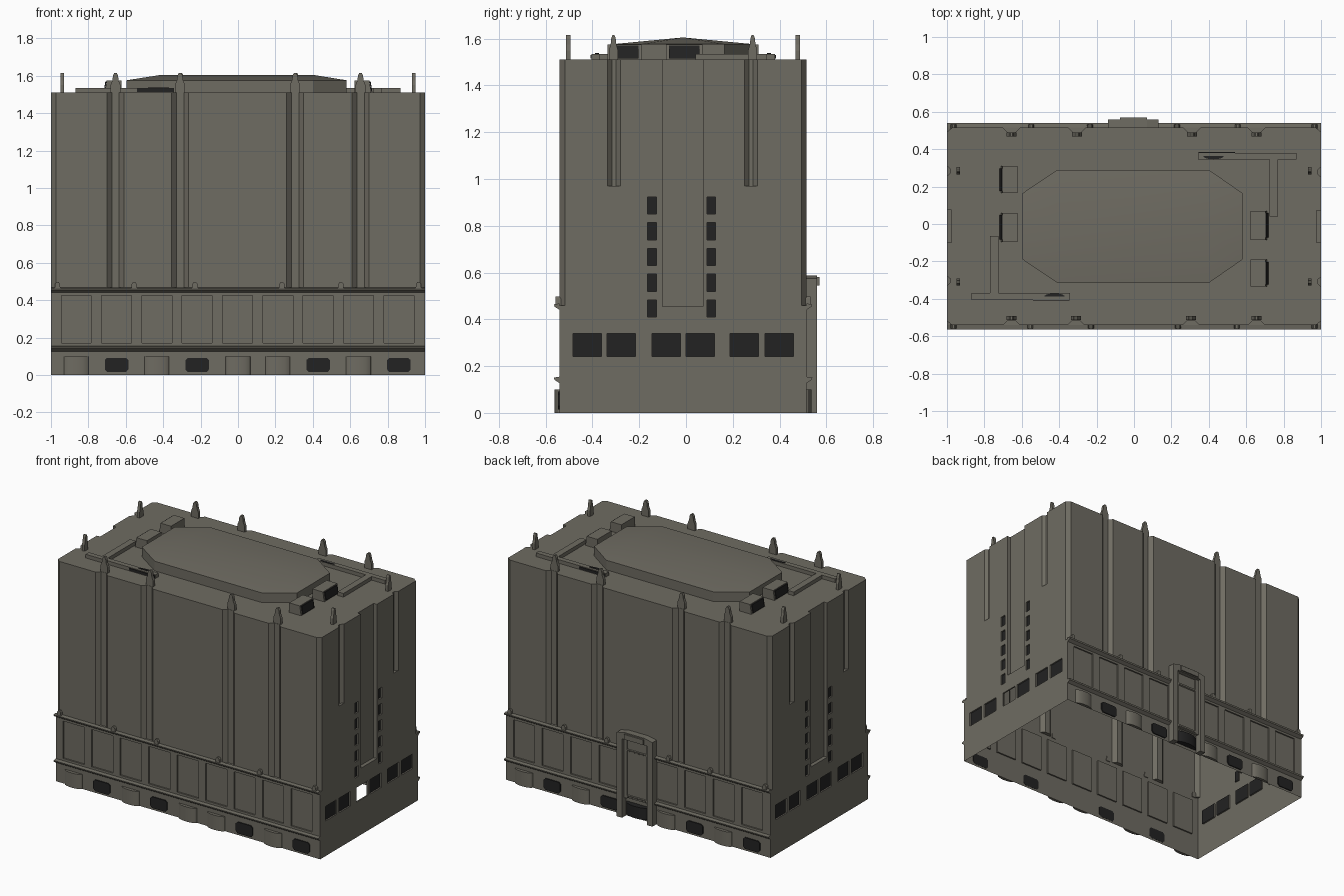
import bpy, bmesh, math

if "Cube" in bpy.data.objects:
    bpy.data.objects.remove(bpy.data.objects["Cube"])

CY = -0.0125                    # the building's own centre line in y
FRONT, ROOF = -0.54, 1.51


def material(name, rgb):
    m = bpy.data.materials.new(name)
    m.diffuse_color = (*rgb, 1)
    m.use_nodes = True
    m.node_tree.nodes["Principled BSDF"].inputs["Base Color"].default_value = m.diffuse_color
    return m


STONE = material("grey_stone", (0.158, 0.149, 0.122))
DARK = material("dark_opening", (0.016, 0.016, 0.016))


def part(name, prisms, mat=STONE, twin=True, smooth=False):
    """Object made of prisms (profile, low, high, axis); twin adds the half-turned copy."""
    bm = bmesh.new()
    for pts, lo, hi, axis in prisms:
        for s in ((1, -1) if twin else (1,)):
            rings = []
            for h in (lo, hi):
                ring = []
                for a, b in pts:
                    x, y, z = {'x': (h, a, b), 'y': (a, h, b), 'z': (a, b, h)}[axis]
                    ring.append(bm.verts.new((s * x, y if s > 0 else 2 * CY - y, z)))
                rings.append(ring)
            n = len(pts)
            bm.faces.new(rings[0])
            bm.faces.new(rings[1][::-1])
            for i in range(n):
                j = (i + 1) % n
                bm.faces.new((rings[0][i], rings[1][i], rings[1][j], rings[0][j]))
    bmesh.ops.recalc_face_normals(bm, faces=bm.faces)
    return finish(name, bm, mat, smooth)


def finish(name, bm, mat, smooth=False):
    me = bpy.data.meshes.new(name)
    bm.to_mesh(me)
    bm.free()
    me.materials.append(mat)
    ob = bpy.data.objects.new(name, me)
    bpy.context.collection.objects.link(ob)
    if smooth:
        activate(ob)
        bpy.ops.object.shade_smooth_by_angle(angle=math.radians(30))
    return ob


def activate(ob):
    bpy.ops.object.select_all(action='DESELECT')
    ob.select_set(True)
    bpy.context.view_layer.objects.active = ob


def box(x0, x1, y0, y1, z0, z1):
    return ([(x0, y0), (x1, y0), (x1, y1), (x0, y1)], z0, z1, 'z')


def bow(cx, y, half, depth, z0, z1, n=10):
    """Shallow bowed block against a wall."""
    arc = [(cx + half * math.cos(math.pi * i / n), y + depth * math.sin(math.pi * i / n))
           for i in range(n + 1)]
    return (arc, z0, z1, 'z')


# main block with everything carved into it
body = part("main_block", [box(-1, 1, FRONT, 2 * CY - FRONT, 0, ROOF)], twin=False)
bays = [-0.865 + 0.2156 * i for i in range(9)]
cuts = []
for x in (-0.655, -0.31, 0.305, 0.655):                  # long wall grooves
    cuts.append(([(x - .045, FRONT), (x - .02, FRONT + .025), (x + .02, FRONT + .025),
                  (x + .045, FRONT), (x + .045, FRONT - .05), (x - .045, FRONT - .05)],
                 0.46, 1.6, 'z'))
for s in (1, -1):                                        # chamfered upper corners
    cuts.append(([(s * .972, FRONT - .02), (s * .972, FRONT), (s, FRONT + .022),
                  (s * 1.02, FRONT + .022), (s * 1.02, FRONT - .02)], 0.46, 1.6, 'z'))
for x in bays:                                           # lower wall panels
    cuts.append(box(x - .08, x + .08, FRONT - .05, FRONT + .01, 0.17, 0.425))
for y in (-0.308, 0.278):                                # short end grooves
    cuts.append(([(1.05, y - .027), (1, y - .027), (.98, y - .008), (.98, y + .008),
                  (1, y + .027), (1.05, y + .027)], 0.97, 1.6, 'z'))
cuts.append(box(0.975, 1.05, -0.1, 0.073, 0.455, 1.6))   # tall end recess
for y in (-0.145, 0.108):                                # small end windows
    for i in range(5):
        z = 0.41 + 0.11 * i
        cuts.append(box(0.99, 1.05, y - .019, y + .019, z, z + .073))
for y in (-0.423, -0.276, -0.085, 0.06, 0.25, 0.398):    # large end windows
    cuts.append(box(0.99, 1.05, y - .061, y + .061, 0.24, 0.34))
cutter = part("carving_cutter", cuts)
cutter.hide_render = True
mod = body.modifiers.new("carve", 'BOOLEAN')
mod.operation, mod.solver, mod.object = 'DIFFERENCE', 'EXACT', cutter
activate(body)
bpy.ops.object.modifier_apply(modifier="carve")
bpy.data.objects.remove(cutter)

# open underside, dark window backs, one empty window
body.data.materials.clear()
body.data.materials.append(STONE)
body.data.materials.append(DARK)
bm = bmesh.new()
bm.from_mesh(body.data)
gone = []
for f in bm.faces:
    c = f.calc_center_median()
    f.material_index = int(abs(f.normal.x) > .9 and abs(abs(c.x) - .99) < .002)
    empty = f.material_index and c.x > 0 and abs(c.y + .085) < .02 and c.z < .36
    if (f.normal.z < -.9 and c.z < .001) or empty:
        gone.append(f)
bmesh.ops.delete(bm, geom=gone, context='FACES')
bm.to_mesh(body.data)
bm.free()

# ledges along the long walls, with small knobs
part("wall_ledges", [([(FRONT, z - .02), (FRONT - .022, z - .006), (FRONT - .025, z + .004),
                       (FRONT, z + .008)], -1, 1, 'x') for z in (0.46, 0.147)])
part("ledge_knobs", [([(x - .016, .455), (x + .016, .455), (x + .013, .488), (x + .006, .497),
                       (x - .006, .497), (x - .013, .488)], FRONT - .018, FRONT + .005, 'y')
                     for x in (-0.965, -0.555, -0.23, 0.235, 0.55, 0.965)])

# base: bowed blocks alternating with dark rounded openings
bows, opens = [], []
for i, x in enumerate(bays):
    if i in (1, 3, 6, 8):
        opens.append(([(x - .063, .03), (x - .05, .015), (x + .05, .015), (x + .063, .03),
                       (x + .063, .08), (x + .05, .092), (x - .05, .092), (x - .063, .08)],
                      FRONT - .007, FRONT + .001, 'y'))
    elif i != 4:
        bows.append(bow(x, FRONT, .066, -.022, 0, 0.1))
part("bowed_base_blocks", bows, smooth=True)
part("middle_base_block", [bow(0.0, FRONT, .066, -.022, 0, 0.1)], twin=False, smooth=True)
part("base_openings", opens, DARK)

# rear doorway
back = 2 * CY - FRONT
part("door_frame", [box(-.138, -.098, back - .005, .56, 0, .54),
                    box(.092, .132, back - .005, .56, 0, .54),
                    box(-.138, .132, back - .005, .56, .54, .575),
                    ([(-.138, .575), (.132, .575), (.07, .588), (-.076, .588)],
                     back - .005, .56, 'y'),
                    box(-.075, .07, .555, .57, .545, .58)], twin=False)
part("door_panel", [box(-.098, .092, back - .003, .53, .13, .54),
                    box(-.098, -.075, .53, .54, .13, .54),
                    box(.07, .092, .53, .54, .13, .54)], twin=False)
part("door_opening", [bow(-.003, back, .09, .04, .02, .1)], DARK, twin=False, smooth=True)

# raised roof cap: octagon hipped up to a ridge
bm = bmesh.new()
octagon = [(-.41, -.315), (.40, -.315), (.58, -.19), (.58, .165),
           (.40, .29), (-.41, .29), (-.595, .165), (-.595, -.19)]
lo = [bm.verts.new((x, y, ROOF)) for x, y in octagon]
hi = [bm.verts.new((x, y, 1.576)) for x, y in octagon]
left, right = (bm.verts.new((x, CY, 1.605)) for x in (-.41, .40))
for i in range(8):
    j = (i + 1) % 8
    bm.faces.new((lo[i], lo[j], hi[j], hi[i]))
    if i == 0:
        bm.faces.new((hi[0], hi[1], right, left))
    elif i == 4:
        bm.faces.new((hi[4], hi[5], left, right))
    else:
        bm.faces.new((hi[i], hi[j], right if i < 4 else left))
bmesh.ops.recalc_face_normals(bm, faces=bm.faces)
finish("roof_cap", bm, STONE, smooth=True)

# roof vents with dark outward grilles
vents = [(-.085, .07), (-.335, -.19)]
part("roof_vents", [([(.622, ROOF), (.712, ROOF), (.702, 1.575), (.622, 1.575)], a, b, 'y')
                    for a, b in vents])
part("vent_grilles", [([(.712, ROOF + .006), (.718, ROOF + .006), (.709, 1.57), (.703, 1.57)],
                       a + .012, b - .012, 'y') for a, b in vents], DARK)

# roof ducts: a long run and a short branch on each half
part("roof_ducts", [box(-.87, -.342, -.405, -.37, ROOF, 1.535),
                    box(-.77, -.725, -.37, -.065, ROOF, 1.535)])
part("duct_fans", [bow(-.425, -.388, .055, .017, 1.53, 1.538),
                   box(-.54, -.345, -.409, -.404, ROOF + .004, 1.531)], DARK)

# pinnacles round the roof edge
def pinnacle(c, d, axis):
    half = [(.027, 1.48), (.027, 1.55), (.017, 1.575), (.013, 1.602), (.006, 1.615)]
    if axis == 'x':
        half = [(w * .72, z) for w, z in half]
    pts = [(c + w, z) for w, z in half] + [(c - w, z) for w, z in half[::-1]]
    return (pts, d - .01, d + .01, axis)


part("pinnacles", [pinnacle(x, -.503, 'y') for x in (-.655, -.31, .305, .655)]
     + [pinnacle(y, .94, 'x') for y in (-.31, .285)])
